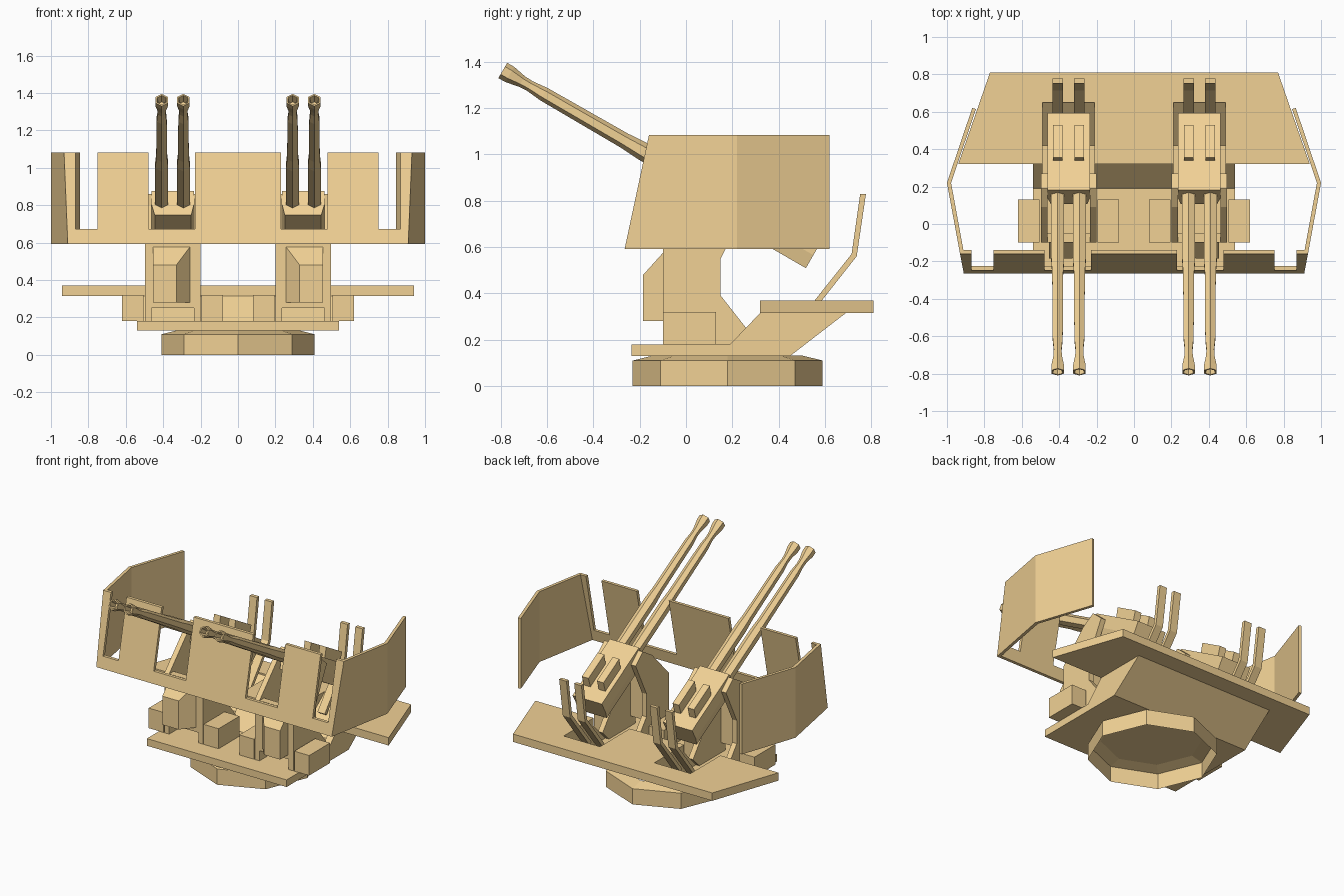
import bpy, bmesh, math
from math import cos, sin, pi, radians

if "Cube" in bpy.data.objects:
    bpy.data.objects.remove(bpy.data.objects["Cube"])

paint = bpy.data.materials.new("orange_paint")
paint.diffuse_color = (0.88, 0.64, 0.30, 1)
paint.use_nodes = True
paint.node_tree.nodes["Principled BSDF"].inputs["Base Color"].default_value = paint.diffuse_color


def make(name, verts, faces):
    me = bpy.data.meshes.new(name)
    me.from_pydata(verts, [], faces)
    bm = bmesh.new()
    bm.from_mesh(me)
    bmesh.ops.recalc_face_normals(bm, faces=bm.faces)
    bm.to_mesh(me)
    bm.free()
    me.materials.append(paint)
    ob = bpy.data.objects.new(name, me)
    bpy.context.collection.objects.link(ob)
    return ob


def loft(name, rings, caps=True):
    """Skin a list of closed rings, optionally capping both ends."""
    n = len(rings[0])
    verts = [p for r in rings for p in r]
    faces = [(k * n + i, k * n + (i + 1) % n, (k + 1) * n + (i + 1) % n, (k + 1) * n + i)
             for k in range(len(rings) - 1) for i in range(n)]
    if caps:
        faces += [tuple(range(n)), tuple(range(len(verts) - n, len(verts)))]
    return make(name, verts, faces)


def side_prism(name, yz, x0, x1):
    return loft(name, [[(x, y, z) for y, z in yz] for x in (x0, x1)])


def box(name, x0, x1, y0, y1, z0, z1):
    return side_prism(name, [(y0, z0), (y1, z0), (y1, z1), (y0, z1)], x0, x1)


def mirrored(ob):
    m = ob.modifiers.new("mirror", 'MIRROR')
    m.use_clip = False
    m.use_mirror_merge = False
    return ob


# Octagonal turntable base, open underneath
def octagon(r, z):
    return [(r * cos(i * pi / 4), 0.18 + r * sin(i * pi / 4), z) for i in range(8)]


base = loft("turntable_base", [octagon(0.41, 0), octagon(0.41, 0.11), octagon(0.32, 0.132)], False)

# Platform with sloped rear, and a loader well behind each gun
full = [(-0.235, 0.13), (0.45, 0.13), (0.69, 0.315), (0.32, 0.315), (0.19, 0.18), (-0.235, 0.18)]
well = [(-0.235, 0.13), (0.45, 0.13), (0.69, 0.315), (0.65, 0.36), (0.42, 0.18), (-0.235, 0.18)]
side_prism("platform_centre", full, -0.21, 0.21)
mirrored(side_prism("platform_well", well, 0.21, 0.49))
mirrored(side_prism("platform_edge", full, 0.49, 0.54))

# Rear deck with two notches
half = [(0.21, 0.32), (0.21, 0.65), (0.49, 0.65), (0.49, 0.32), (0.94, 0.32), (0.77, 0.81)]
deck = half + [(-x, y) for x, y in reversed(half)]
loft("rear_deck", [[(x, y, z) for x, y in deck] for z in (0.315, 0.37)])

# Storage boxes beside the pedestals
mirrored(box("outer_box", 0.505, 0.62, -0.10, 0.13, 0.18, 0.32))
mirrored(box("inner_box", 0.08, 0.195, -0.10, 0.13, 0.18, 0.32))

# Pedestal cheeks, front plate and chamfered gear housing
cheek = [(-0.10, 0.18), (-0.10, 0.60), (0.09, 0.80), (0.19, 0.86), (0.27, 0.79), (0.15, 0.55),
         (0.15, 0.39), (0.26, 0.25), (0.19, 0.18)]
for x0, tag in ((0.20, "inner"), (0.462, "outer")):
    mirrored(side_prism("pedestal_cheek_" + tag, cheek, x0, x0 + 0.036))
mirrored(box("pedestal_plate", 0.236, 0.462, -0.098, -0.05, 0.25, 0.60))
mirrored(loft("gear_housing", [
    [(0.255, -0.095, 0.28), (0.455, -0.095, 0.28), (0.455, -0.095, 0.58), (0.255, -0.095, 0.58)],
    [(0.33, -0.185, 0.28), (0.455, -0.185, 0.28), (0.455, -0.185, 0.48), (0.33, -0.185, 0.48)]]))

# Gun frame: u runs forward along the barrel, v is up from it, raised 30 degrees
EL = radians(30)


def gun(u, v):
    return (0.14 - u * cos(EL) + v * sin(EL), 0.825 + u * sin(EL) + v * cos(EL))


# Receiver, slightly narrower underneath
rings = []
for u in (-0.485, -0.01):
    section = [(0.25, -0.085), (0.445, -0.085), (0.462, -0.02), (0.462, 0.065), (0.236, 0.065), (0.236, -0.02)]
    rings.append([(x,) + gun(u, v) for x, v in section])
mirrored(loft("receiver", rings))

# Twin hexagonal barrels with collar, flared hollow muzzle; feed guides; ejection chutes
profile = [(-0.02, 0.040), (0.38, 0.040), (0.47, 0.034), (0.87, 0.031), (0.94, 0.024), (0.98, 0.026),
           (1.04, 0.038), (1.075, 0.038), (1.075, 0.029), (1.02, 0.020)]
chute = [(0.50, 0.30), (0.715, 0.57), (0.752, 0.83), (0.777, 0.83), (0.737, 0.56), (0.52, 0.285)]
guide = [(0.335, 0.76), (0.355, 0.855), (0.53, 0.755), (0.50, 0.66)]
for n, x in ((1, 0.292), (2, 0.408)):
    rings = [[(x + r * cos(i * pi / 3 + pi / 6),) + gun(u, r * sin(i * pi / 3 + pi / 6)) for i in range(6)]
             for u, r in profile]
    mirrored(loft(f"barrel_{n}", rings))
    mirrored(side_prism(f"feed_guide_{n}", guide, x - 0.025, x + 0.025))
    mirrored(side_prism(f"ejection_chute_{n}", chute, x - 0.028, x + 0.028))

# Sloped front shield with gun slots and sight slots
LO, SILL, HI = 0.592, 0.672, 1.083
half = [(0.23, HI), (0.23, SILL), (0.478, SILL), (0.478, HI), (0.75, HI), (0.75, SILL),
        (0.87, SILL), (0.87, HI), (0.93, HI), (0.91, LO)]
outline = half + [(-x, z) for x, z in reversed(half)]
loft("front_shield", [[(x, -0.265 + t + (z - LO) * 0.214, z) for x, z in outline] for t in (0, 0.022)])

# Side shields, bent outwards at the middle
low = [(0.91, -0.265), (1.0, 0.22), (0.865, 0.62), (0.845, 0.615), (0.978, 0.22), (0.89, -0.262)]
high = [(0.93, -0.16)] + low[1:5] + [(0.909, -0.157)]
mirrored(loft("side_shield", [[(x, y, LO) for x, y in low], [(x, y, HI) for x, y in high]]))
